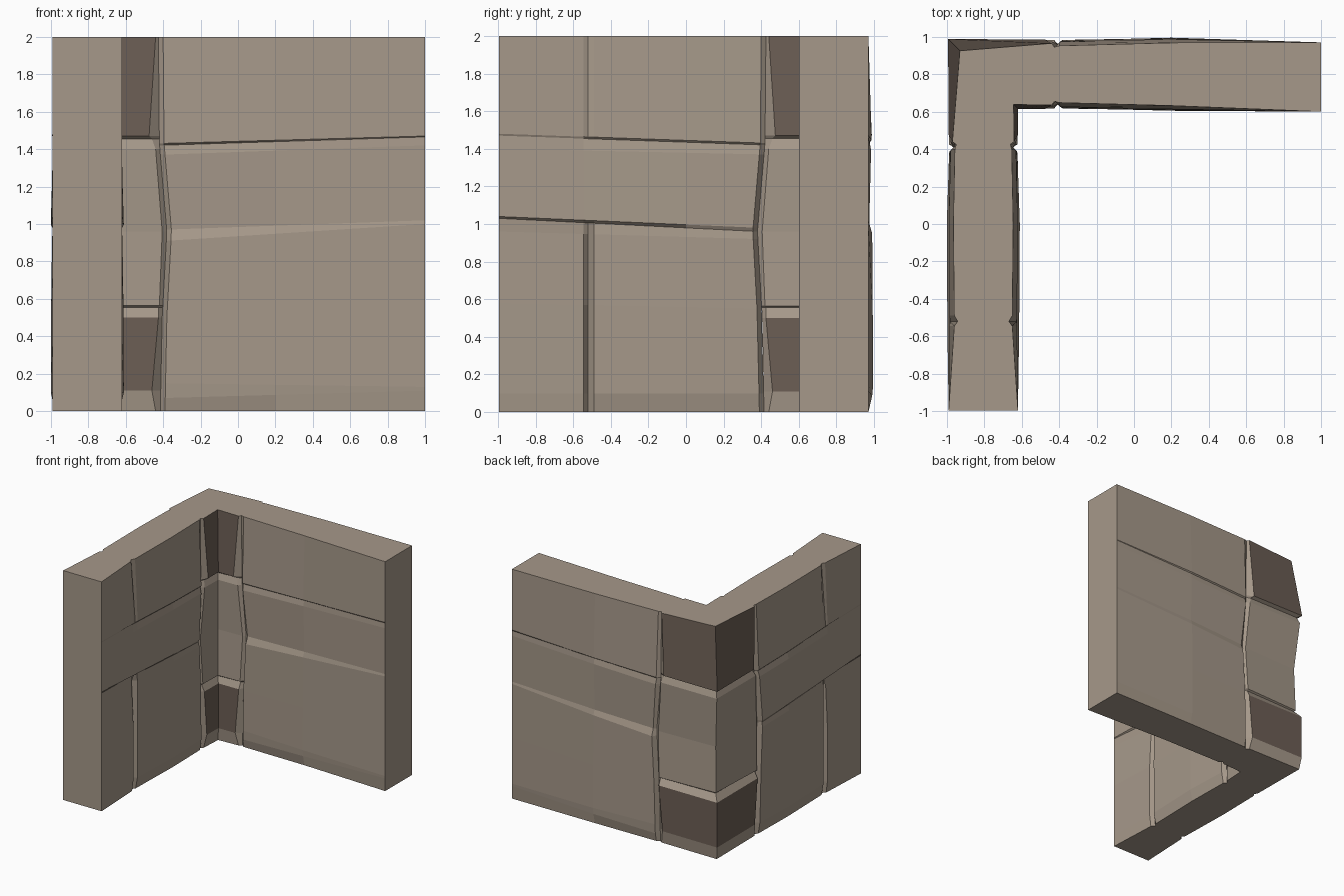
import bpy, bmesh

if "Cube" in bpy.data.objects:
    bpy.data.objects.remove(bpy.data.objects["Cube"])

def material(name, rgb):
    m = bpy.data.materials.new(name)
    m.diffuse_color = (*rgb, 1)
    m.use_nodes = True
    m.node_tree.nodes["Principled BSDF"].inputs["Base Color"].default_value = m.diffuse_color
    return m

LIGHT = material("light_stone", (0.38, 0.316, 0.253))
DARK = material("dark_stone", (0.15, 0.113, 0.09))

XM, YM = -0.805, 0.80        # centre lines of the two wall legs
GROOVE_T = 0.145             # half thickness at the bottom of the corner grooves

def lerp_table(pts, z):
    for (a, p), (b, q) in zip(pts, pts[1:]):
        if z <= b:
            return p + (q - p) * (z - a) / (b - a)
    return pts[-1][1]

def groove(z):
    """Distance along the leg of the wavering groove beside the corner stones."""
    return lerp_table([(0, -.415), (.5, -.405), (.96, -.38), (1.43, -.42), (2, -.425)], z)

def on_back(u, off, z):      # leg running along x
    mid = YM - 0.015 * max(0, (u - 0.2) / 0.8)
    return (u, mid + off, z)

def on_side(u, off, z):      # leg running along y, same measure mirrored
    return (XM - off, -u, z)

def build(name, outer, inner, cap_end, is_dark=lambda i, j: False):
    """Closed relief wall from two grids of points [row][column]."""
    bm = bmesh.new()
    o = [[bm.verts.new(p) for p in row] for row in outer]
    n = [[bm.verts.new(p) for p in row] for row in inner]
    R, C = len(o), len(o[0])
    for i in range(R - 1):
        for j in range(C - 1):
            for g in (o, n):
                f = bm.faces.new((g[i][j], g[i][j+1], g[i+1][j+1], g[i+1][j]))
                f.material_index = int(is_dark(i, j))
        if cap_end:
            bm.faces.new((o[i][-1], n[i][-1], n[i+1][-1], o[i+1][-1]))
    for i in (0, R - 1):
        for j in range(C - 1):
            bm.faces.new((o[i][j], o[i][j+1], n[i][j+1], n[i][j]))
    bmesh.ops.recalc_face_normals(bm, faces=bm.faces)
    me = bpy.data.meshes.new(name)
    bm.to_mesh(me)
    bm.free()
    me.materials.append(LIGHT)
    me.materials.append(DARK)
    ob = bpy.data.objects.new(name, me)
    bpy.context.collection.objects.link(ob)

def leg(name, place, cols, rows, end):
    """rows: (z at corner, z at end, half thickness per column after the groove)."""
    outer, inner = [], []
    for z0, z1, ts in rows:
        g = groove(z0)
        us = [g, g + .025] + cols + [end]
        pts = [(u, t, z0 + (z1 - z0) * (u - g) / (end - g))
               for u, t in zip(us, [GROOVE_T] + ts + [.185])]
        outer.append([place(u, t, z) for u, t, z in pts])
        inner.append([place(u, -t, z) for u, t, z in pts])
    build(name, outer, inner, True)

# back wall: three courses of long stones that flatten out at the end
leg("back_wall", on_back, [0.2], [
    (0.00, 0.00, [.165, .170]),
    (0.07, 0.11, [.178, .190]),
    (0.15, 0.13, [.180, .195]),
    (0.50, 0.53, [.183, .193]),
    (0.91, 1.00, [.183, .190]),
    (0.97, 1.02, [.160, .174]),
    (1.37, 1.42, [.178, .184]),
    (1.42, 1.465, [.165, .176]),
    (1.43, 1.47, [.175, .187]),
    (2.00, 2.00, [.152, .168])], 1.0)

# side wall: extra upright joint in the lower course, faint one at the top
leg("side_wall", on_side, [0.0, 0.49, 0.52, 0.545], [
    (0.00, 0.00, [.165, .172, .160, .138, .165]),
    (0.10, 0.10, [.180, .195, .178, .140, .178]),
    (0.55, 0.58, [.183, .193, .180, .140, .178]),
    (0.92, 0.96, [.183, .188, .178, .140, .160]),
    (0.96, 1.03, [.176, .180, .172, .165, .165]),
    (0.98, 1.04, [.183, .195, .192, .192, .192]),
    (1.37, 1.40, [.178, .184, .180, .180, .180]),
    (1.42, 1.47, [.165, .174, .170, .170, .170]),
    (1.43, 1.48, [.175, .184, .180, .178, .180]),
    (2.00, 2.00, [.152, .160, .155, .137, .155])], 0.995)

# corner stones: z, lip position, lip thickness, outer and inner corner thickness
corner = [
    (0.00, -.44, .165, .170, .175),
    (0.11, -.46, .182, .185, .185),
    (0.50, -.425, .183, .185, .185),
    (0.555, -.425, .155, .140, .165),
    (0.565, -.42, .172, .150, .178),
    (0.96, -.405, .158, .140, .165),
    (1.40, -.44, .176, .175, .180),
    (1.455, -.46, .155, .155, .165),
    (1.47, -.475, .185, .188, .185),
    (2.00, -.44, .165, .125, .162)]
outer, inner = [], []
for z, lip, t, co, ci in corner:
    g = groove(z)
    for grid, s, c in ((outer, 1, co), (inner, -1, ci)):
        grid.append([on_side(g, s * GROOVE_T, z), on_side(lip, s * t, z),
                     (XM - s * c, YM + s * c, z),
                     on_back(lip, s * t, z), on_back(g, s * GROOVE_T, z)])
build("corner_stones", outer, inner, False,
      lambda i, j: i in (1, 8) and j in (1, 2))
